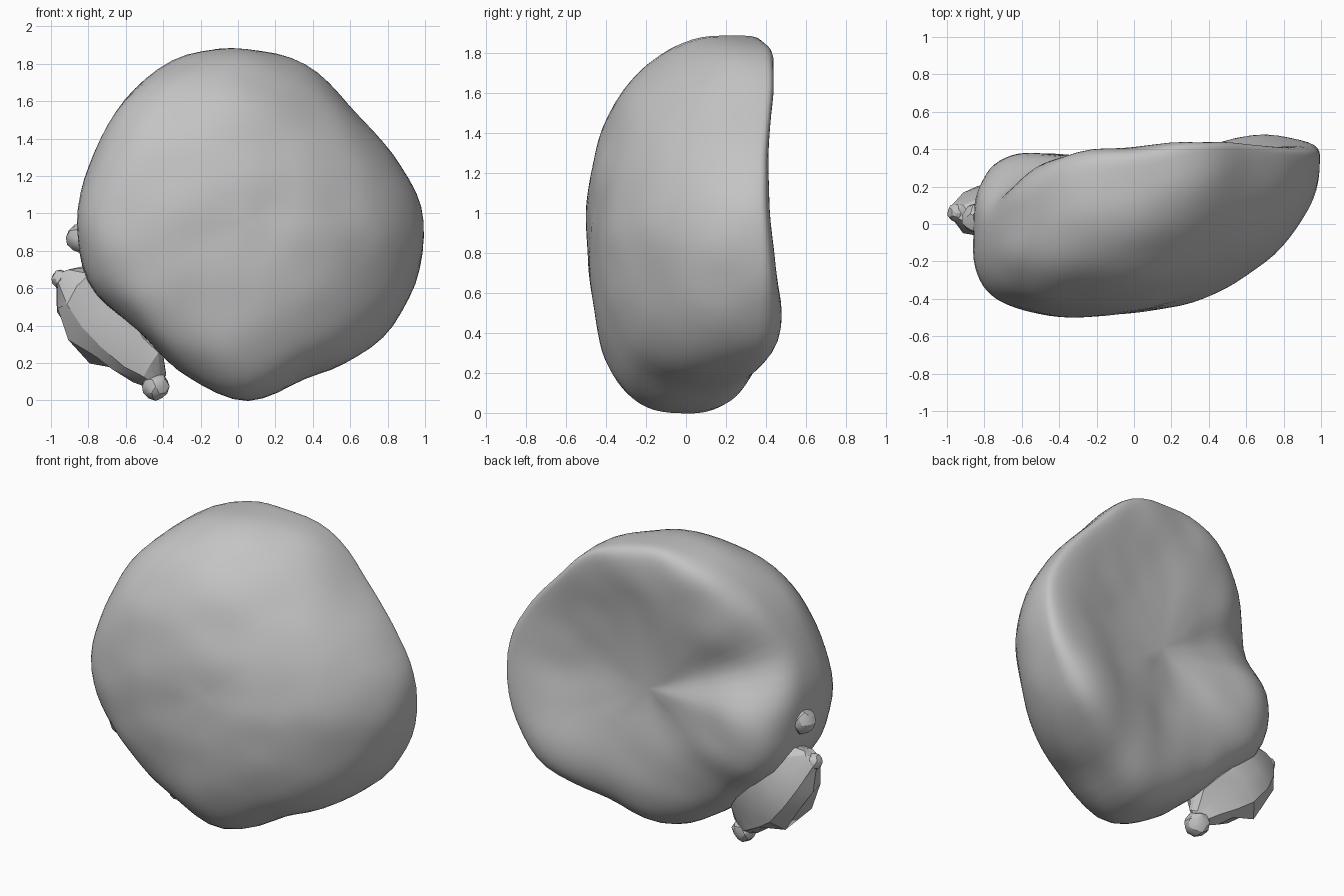
import bpy, bmesh, math, random
from mathutils import Vector, noise

if "Cube" in bpy.data.objects:
    bpy.data.objects.remove(bpy.data.objects["Cube"])
random.seed(4)

grey = bpy.data.materials.new("plain grey")
grey.use_nodes = True
COLOUR = (0.55, 0.55, 0.55, 1)
grey.diffuse_color = COLOUR
grey.node_tree.nodes["Principled BSDF"].inputs["Base Color"].default_value = COLOUR


def make_object(name, bm, angle):
    bmesh.ops.recalc_face_normals(bm, faces=bm.faces)
    mesh = bpy.data.meshes.new(name)
    bm.to_mesh(mesh)
    bm.free()
    mesh.materials.append(grey)
    obj = bpy.data.objects.new(name, mesh)
    bpy.context.collection.objects.link(obj)
    bpy.ops.object.select_all(action="DESELECT")
    obj.select_set(True)
    bpy.context.view_layer.objects.active = obj
    bpy.ops.object.shade_smooth_by_angle(angle=math.radians(angle))


def loft(bm, rings, first, last):
    """Skin closed rings of points, closed by a point at each end."""
    rows = [[bm.verts.new(p) for p in ring] for ring in rings]
    count = len(rows[0])
    for a, b in zip(rows, rows[1:]):
        for i in range(count):
            j = (i + 1) % count
            bm.faces.new((a[i], a[j], b[j], b[i]))
    for tip, row in ((first, rows[0]), (last, rows[-1])):
        v = bm.verts.new(tip)
        for i in range(count):
            bm.faces.new((v, row[i], row[(i + 1) % count]))


def around(values, turn):
    """Smooth periodic interpolation, turn running from 0 to 1."""
    n = len(values)
    k = math.floor(turn * n)
    f = turn * n - k
    a, b, c, d = (values[(k + o) % n] for o in (-1, 0, 1, 2))
    return b + 0.5 * f * (c - a + f * (2 * a - 5 * b + 4 * c - d
                                       + f * (3 * (b - c) + d - a)))


# Outline radius, depth of the widest line and depth of the back edge,
# counter-clockwise from the +x side
RADIUS = (.945, .865, .83, .89, .93, .955, .93, .90,
          .91, .90, .82, .88, .95, .885, .94, .955)
WAIST = (.33, .33, .35, .32, .20, .12, 0, -.05,
         -.05, 0, 0, 0, 0, .10, .25, .32)
BACK = (.47, .45, .46, .48, .47, .46, .40, .27,
        .50, .52, .47, .46, .49, .53, .59, .54)
# Squareness of the back edge
EDGE = (4.5, 4.5, 5, 6, 6, 5, 3.8, 3, 3, 3, 2.6, 2.4, 2.5, 2.8, 3.4, 4)
CX, CZ, FRONT_Y, BACK_Y = 0.05, 0.95, -0.47, 0.32
MEAN_RADIUS = 0.9
SEGMENTS, STEPS = 72, 22


def body_point(turn, phi):
    """phi runs from the front pole, over the waist at 90 degrees, to the back."""
    t = turn * math.tau
    c, s = math.cos(t), math.sin(t)
    front = phi <= math.pi / 2
    power = 2.5 - 0.5 * c - 0.4 * s if front else around(EDGE, turn)
    out = abs(math.sin(phi)) ** (2 / power)
    rise = abs(math.cos(phi)) ** (2 / power)
    waist = around(WAIST, turn)
    if front:
        end = FRONT_Y + 0.08 * out * c
    else:
        end = BACK_Y + (around(BACK, turn) - BACK_Y) * out ** 1.6
    # the outline's dents fade out towards the middle
    r = out * (MEAN_RADIUS + (around(RADIUS, turn) - MEAN_RADIUS) * out ** 3)
    p = Vector((CX + r * c, waist + (end - waist) * rise, CZ + r * s))
    # gentle surface unevenness
    return p + 0.012 * noise.noise_vector(p * 4)


# Rounded body with a hollowed back
bm = bmesh.new()
rings = [[body_point(i / SEGMENTS, math.pi * k / (2 * STEPS))
          for i in range(SEGMENTS)] for k in range(1, 2 * STEPS)]
loft(bm, rings, (CX, FRONT_Y, CZ), (CX, BACK_Y, CZ))
make_object("body", bm, 40)

# Ragged stalk along the lower side: centre and radius at each step
STALK = [((-.93, .06, .66), .06), ((-.85, .06, .60), .14),
         ((-.75, .08, .47), .17), ((-.66, .08, .36), .17),
         ((-.56, .07, .26), .14), ((-.47, .05, .19), .11), ((-.43, .05, .11), .05)]
bm = bmesh.new()
axis = Vector((.72, 0, -.7))
side, across = Vector((0, 1, 0)), Vector((.7, 0, .72))
rings = []
for centre, radius in STALK:
    ring = []
    for i in range(10):
        a = math.tau * i / 10
        r = radius * random.uniform(0.85, 1.15)
        ring.append(Vector(centre)
                    + r * (0.85 * math.cos(a) * side + 1.15 * math.sin(a) * across)
                    + axis * random.uniform(-.02, .02))
    rings.append(ring)
loft(bm, rings, (-.985, .05, .67), (-.44, .05, .05))
make_object("stalk", bm, 25)


def knob(name, centre, radius):
    bm = bmesh.new()
    bmesh.ops.create_icosphere(bm, subdivisions=2, radius=radius)
    for v in bm.verts:
        v.co = v.co * random.uniform(0.9, 1.06) + Vector(centre)
    make_object(name, bm, 25)


# Small knobs on the stalk and the side
knob("stalk_end_knob", (-.44, .04, .075), .074)
knob("stalk_top_knob", (-.95, .06, .65), .05)
knob("side_knob", (-.84, .03, .87), .08)
